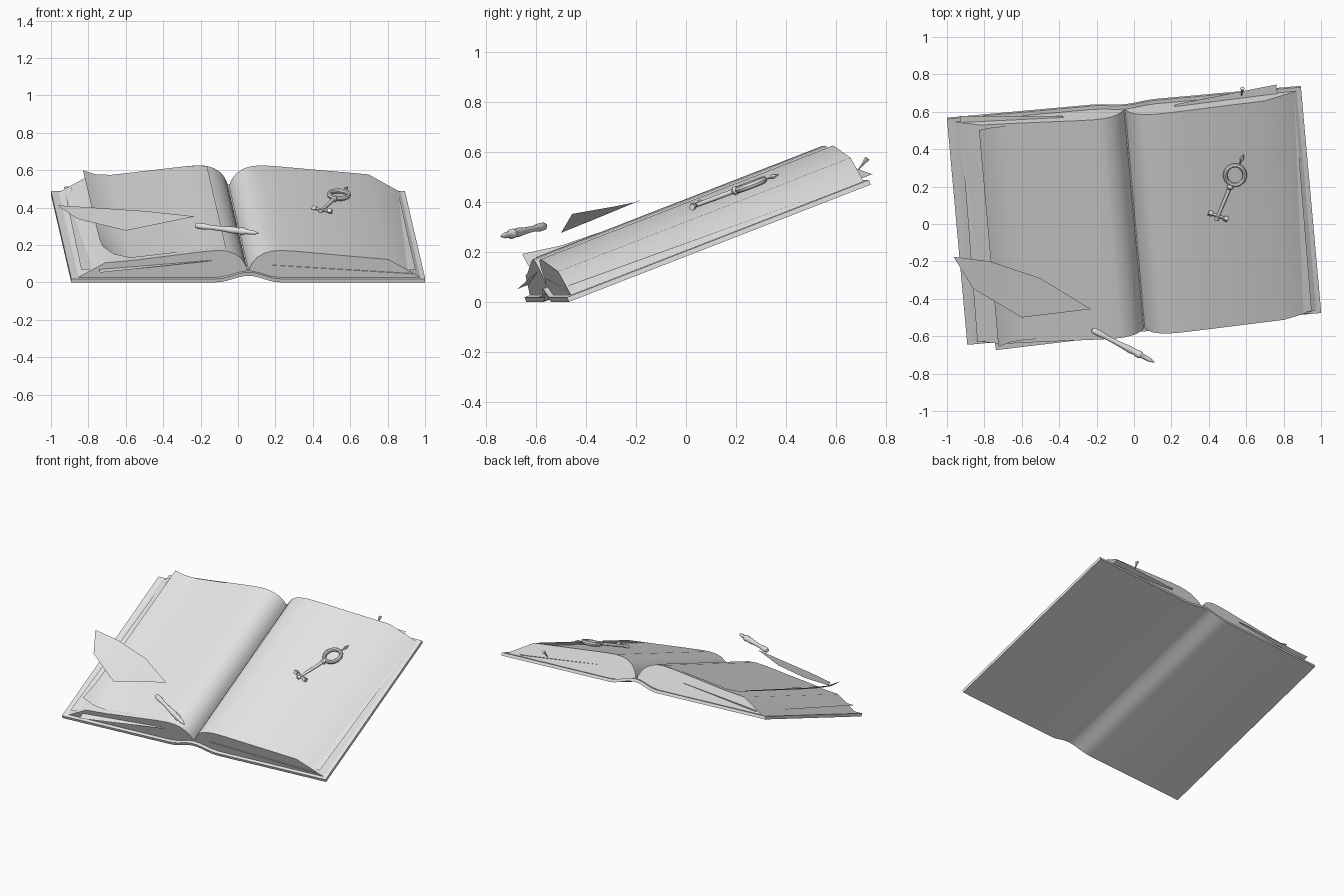
import bpy, bmesh, math
from mathutils import Matrix, Vector

if "Cube" in bpy.data.objects:
    bpy.data.objects.remove(bpy.data.objects["Cube"])

# Book frame: u across, v along the spine, w out of the page
TH, TILT = math.radians(5.14), math.radians(21.16)
M = (Matrix.Translation((0, 0.05, 0.2355))
     @ Matrix.Rotation(TH, 4, 'Z') @ Matrix.Rotation(TILT, 4, 'X'))

grey = bpy.data.materials.new("plain_grey")
grey.diffuse_color = (0.8, 0.8, 0.8, 1)
grey.use_nodes = True
grey.node_tree.nodes["Principled BSDF"].inputs["Base Color"].default_value = grey.diffuse_color


def finish(name, bm, matrix=None, angle=30):
    bmesh.ops.recalc_face_normals(bm, faces=bm.faces)
    me = bpy.data.meshes.new(name)
    bm.to_mesh(me)
    bm.free()
    me.materials.append(grey)
    ob = bpy.data.objects.new(name, me)
    bpy.context.collection.objects.link(ob)
    if matrix is not None:
        ob.matrix_world = matrix
    bpy.ops.object.select_all(action='DESELECT')
    ob.select_set(True)
    bpy.context.view_layer.objects.active = ob
    bpy.ops.object.shade_smooth_by_angle(angle=math.radians(angle))
    return ob


def prism(name, profile, v0, v1):
    """Extrude a (u, w) outline along the spine."""
    bm = bmesh.new()
    a = [bm.verts.new((u, v0, w)) for u, w in profile]
    b = [bm.verts.new((u, v1, w)) for u, w in profile]
    n = len(a)
    bm.faces.new(a)
    bm.faces.new(b[::-1])
    for i in range(n):
        j = (i + 1) % n
        bm.faces.new((a[i], b[i], b[j], a[j]))
    return finish(name, bm, M)


def sheet(name, rows, matrix=M):
    """Thin paper sheet from rows of points."""
    bm = bmesh.new()
    g = [[bm.verts.new(p) for p in r] for r in rows]
    for r, s in zip(g, g[1:]):
        for i in range(len(r) - 1):
            bm.faces.new((r[i], r[i + 1], s[i + 1], s[i]))
    return finish(name, bm, matrix)


def lathe(bm, p0, p1, prof, n=12):
    """Turned shape between two points; prof lists (t, radius)."""
    p0, p1 = Vector(p0), Vector(p1)
    q = (p1 - p0).to_track_quat('Z', 'Y')
    rings = []
    for t, r in prof:
        c = p0.lerp(p1, t)
        rings.append([bm.verts.new(c + q @ Vector((r * math.cos(k * math.tau / n),
                      r * math.sin(k * math.tau / n), 0))) for k in range(n)])
    for a, b in zip(rings, rings[1:]):
        for k in range(n):
            j = (k + 1) % n
            bm.faces.new((a[k], a[j], b[j], b[k]))
    bm.faces.new(rings[0][::-1])
    bm.faces.new(rings[-1])


# Cover: thin board with a raised hollow spine
def hump(u):
    return 0.037 * (0.5 + 0.5 * math.cos(math.pi * u / 0.17)) if abs(u) < 0.17 else 0


us = [-0.95] + [-0.17 + 0.34 * i / 12 for i in range(13)] + [0.95]
prism("cover", [(u, hump(u)) for u in us] + [(u, hump(u) + 0.02) for u in us[::-1]],
      -0.65, 0.65)

# Page blocks, curving down into the gutter
right = [(0, 0.045), (0.008, 0.075), (0.022, 0.105), (0.045, 0.135), (0.08, 0.158),
         (0.12, 0.17), (0.17, 0.175), (0.24, 0.171), (0.75, 0.123), (0.925, 0.021),
         (0.17, 0.02), (0.08, 0.035)]
left = [(0, 0.045), (-0.008, 0.075), (-0.022, 0.105), (-0.045, 0.135), (-0.08, 0.158),
        (-0.12, 0.172), (-0.17, 0.175), (-0.24, 0.169), (-0.62, 0.118), (-0.77, 0.104),
        (-0.91, 0.021), (-0.17, 0.02), (-0.08, 0.035)]
prism("right_pages", right, -0.63, 0.63)
prism("left_pages", left, -0.63, 0.63)

# Top left page with its outer edge curling up
rows = []
for v, curl in ((-0.61, 0.19), (-0.45, 0.165), (-0.2, 0.155), (0.62, 0.15)):
    rows.append([(-0.785, v, curl), (-0.72, v, 0.128 + (curl - 0.15) * 0.4),
                 (-0.635, v, 0.124), (-0.24, v, 0.173), (-0.17, v, 0.178), (-0.12, v, 0.175)])
sheet("curled_page", rows)

# Loose sheets poking out of the blocks
sheet("loose_sheet_left_front", [[(-0.80, -0.677, 0.066), (-0.2, -0.638, 0.118)],
                                 [(-0.85, 0.6, 0.06), (-0.2, 0.6, 0.118)]])
sheet("loose_sheet_left_back", [[(-0.895, -0.625, 0.06), (-0.33, -0.6, 0.1)],
                                [(-0.88, 0.668, 0.037), (-0.33, 0.637, 0.1)]])
sheet("loose_sheet_right", [[(0.12, -0.634, 0.092), (0.885, -0.637, 0.043)],
                            [(0.27, 0.642, 0.088), (0.82, 0.682, 0.032)]])
sheet("loose_sheet_right_edge", [[(0.6, -0.62, 0.08), (0.9, -0.62, 0.058)],
                                 [(0.6, 0.6, 0.08), (0.91, 0.61, 0.03)]])

# Feather blade floating above the left page
bm = bmesh.new()
p = [bm.verts.new(c) for c in ((-0.965, -0.175, 0.412), (-0.77, -0.2, 0.40),
     (-0.5, -0.29, 0.382), (-0.23, -0.455, 0.353), (-0.6, -0.5, 0.277),
     (-0.86, -0.345, 0.34))]
for ids in ((0, 1, 5), (1, 2, 4, 5), (2, 3, 4)):
    bm.faces.new([p[i] for i in ids])
finish("feather_blade", bm)

# Turned pen handle
bm = bmesh.new()
lathe(bm, (-0.225, -0.565, 0.304), (0.11, -0.74, 0.263),
      [(0, 0.011), (0.03, 0.016), (0.12, 0.017), (0.25, 0.012), (0.45, 0.014),
       (0.62, 0.019), (0.68, 0.015), (0.72, 0.02), (0.77, 0.02), (0.8, 0.013),
       (0.9, 0.012), (0.96, 0.007), (1, 0.002)])
finish("pen", bm)

# Key lying on the right page
W = 0.16
head, tip = Vector((0.557, 0.235, W)), Vector((0.436, -0.012, W))
d = (tip - head).normalized()
side = Vector((-d.y, d.x, 0))
bm = bmesh.new()
N, K = 24, 8
ring = [[bm.verts.new(head + Vector(((0.052 + 0.012 * math.cos(b)) * math.cos(a),
         (0.056 + 0.012 * math.cos(b)) * math.sin(a), 0.014 * math.sin(b))))
         for b in (math.tau * k / K for k in range(K))]
        for a in (math.tau * i / N for i in range(N))]
for i in range(N):
    for k in range(K):
        a, b = ring[i], ring[(i + 1) % N]
        bm.faces.new((a[k], b[k], b[(k + 1) % K], a[(k + 1) % K]))
lathe(bm, head + d * 0.055, tip,
      [(0, 0.013), (0.06, 0.017), (0.1, 0.017), (0.14, 0.01), (0.9, 0.008), (0.92, 0.013),
       (1, 0.011)])
lathe(bm, head - d * 0.06, head - d * 0.125, [(0, 0.004), (0.4, 0.004), (0.6, 0.011), (1, 0.002)], 6)
for s in (-1, 1):
    base = tip - d * 0.025
    lathe(bm, base, base + side * s * 0.055,
          [(0, 0.008), (0.55, 0.008), (0.6, 0.015), (1, 0.015)], 4)
finish("key", bm, M)

# Small marker at the back edge of the right page
bm = bmesh.new()
lathe(bm, (0.575, 0.69, 0.53), (0.58, 0.725, 0.575), [(0, 0.003), (0.5, 0.005), (1, 0.012)], 6)
finish("page_marker", bm)
